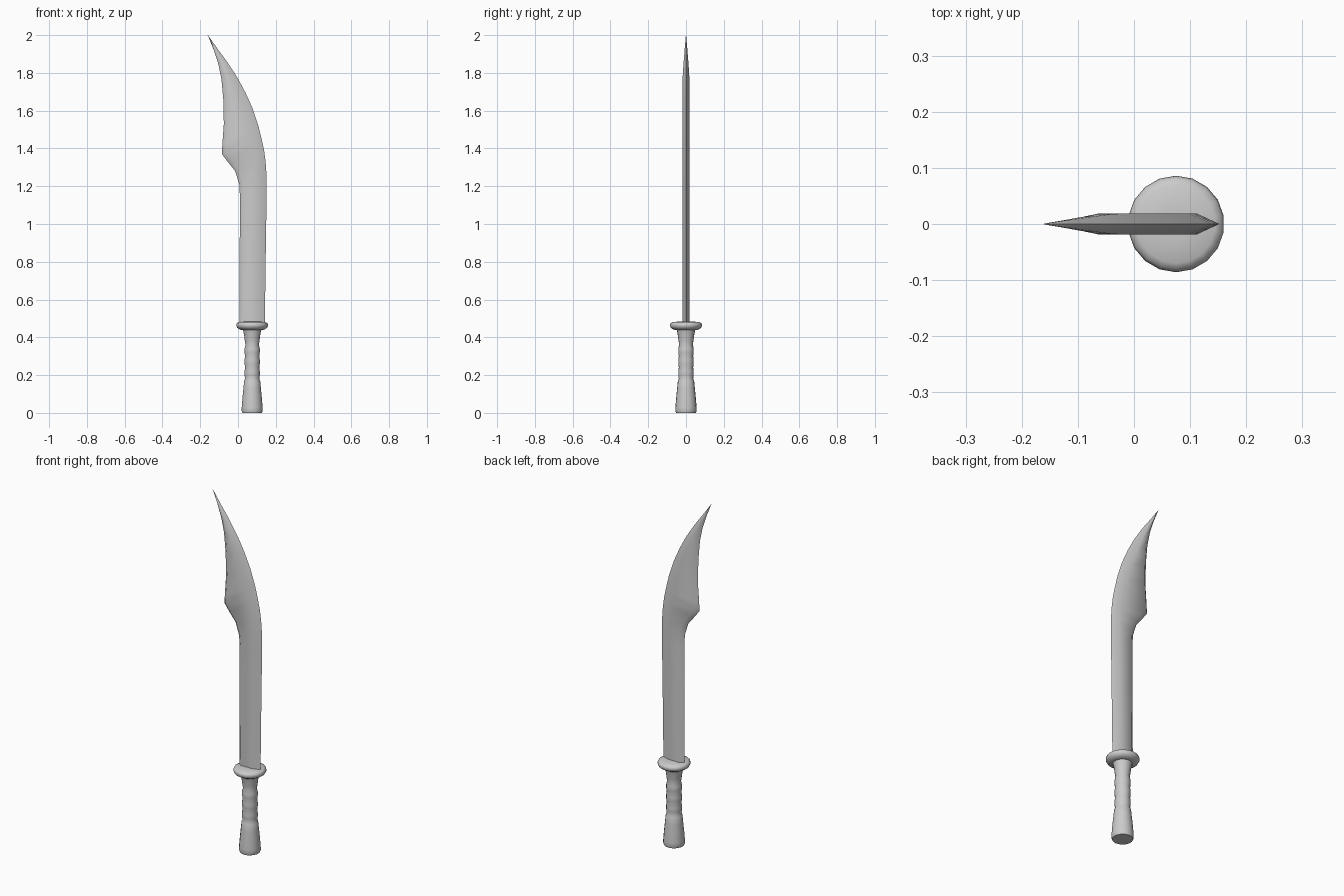
import bpy, bmesh, math
from mathutils import Vector

if "Cube" in bpy.data.objects:
    bpy.data.objects.remove(bpy.data.objects["Cube"])

CX = 0.075  # handle axis


def make_object(name, bm, angle):
    bmesh.ops.recalc_face_normals(bm, faces=bm.faces)
    mesh = bpy.data.meshes.new(name)
    bm.to_mesh(mesh)
    bm.free()
    obj = bpy.data.objects.new(name, mesh)
    bpy.context.collection.objects.link(obj)
    bpy.ops.object.select_all(action='DESELECT')
    obj.select_set(True)
    bpy.context.view_layer.objects.active = obj
    bpy.ops.object.shade_smooth_by_angle(angle=math.radians(angle))
    return obj


def loft(bm, rings):
    n = len(rings[0])
    for a, b in zip(rings, rings[1:]):
        for i in range(n):
            j = (i + 1) % n
            bm.faces.new((a[i], a[j], b[j], b[i]))


def lathe(name, profile, sides=18):
    bm = bmesh.new()
    rings = []
    for r, z in profile:
        angles = [math.pi / 2 + math.tau * i / sides for i in range(sides)]
        rings.append([bm.verts.new((CX + r * math.cos(a), r * math.sin(a), z)) for a in angles])
    loft(bm, rings)
    bm.faces.new(rings[0])
    bm.faces.new(rings[-1])
    return make_object(name, bm, 50)


# Handle: flared pommel, three grip swells, flared collar
grip = [(0.053, 0), (0.057, 0.012), (0.056, 0.03), (0.052, 0.08), (0.047, 0.13), (0.043, 0.17)]
for z in (0.18, 0.24, 0.30):
    grip += [(0.038, z), (0.041, z + 0.02), (0.041, z + 0.04)]
grip += [(0.036, 0.36), (0.040, 0.385), (0.043, 0.41), (0.047, 0.43), (0.052, 0.45)]
lathe("handle", grip)

# Rounded disc guard
lathe("guard", [(0.05, 0.438), (0.066, 0.441), (0.080, 0.450), (0.086, 0.463),
                (0.082, 0.475), (0.070, 0.481), (0.03, 0.484)])

# Blade: paired points on the inner and outer edge, plus half thickness
stations = [
    (0.008, 0.47, 0.142, 0.47, 0.019),
    (0.009, 0.85, 0.147, 0.85, 0.019),
    (0.010, 1.15, 0.152, 1.18, 0.019),
    (0.007, 1.21, 0.151, 1.26, 0.019),
    (-0.015, 1.28, 0.146, 1.33, 0.019),
    (-0.055, 1.33, 0.138, 1.39, 0.019),
    (-0.085, 1.37, 0.125, 1.45, 0.019),
    (-0.083, 1.42, 0.108, 1.52, 0.019),
    (-0.075, 1.53, 0.078, 1.61, 0.019),
    (-0.078, 1.66, 0.040, 1.695, 0.019),
    (-0.088, 1.77, -0.003, 1.775, 0.018),
    (-0.105, 1.85, -0.055, 1.855, 0.013),
    (-0.130, 1.925, -0.108, 1.927, 0.007),
    (-0.1605, 2.0, -0.159, 1.999, 0.0007),
]
bm = bmesh.new()
rings = []
for xl, zl, xr, zr, t in stations:
    L, R = Vector((xl, 0, zl)), Vector((xr, 0, zr))
    w = (R - L).length
    d = (R - L) / w
    a = L + d * min(0.022, 0.3 * w)
    b = R - d * min(0.042, 0.4 * w)
    y = Vector((0, t, 0))
    rings.append([bm.verts.new(p) for p in (L, a - y, b - y, R, b + y, a + y)])
loft(bm, rings)
bm.faces.new(rings[0])
bm.faces.new(rings[-1])
make_object("blade", bm, 60)
